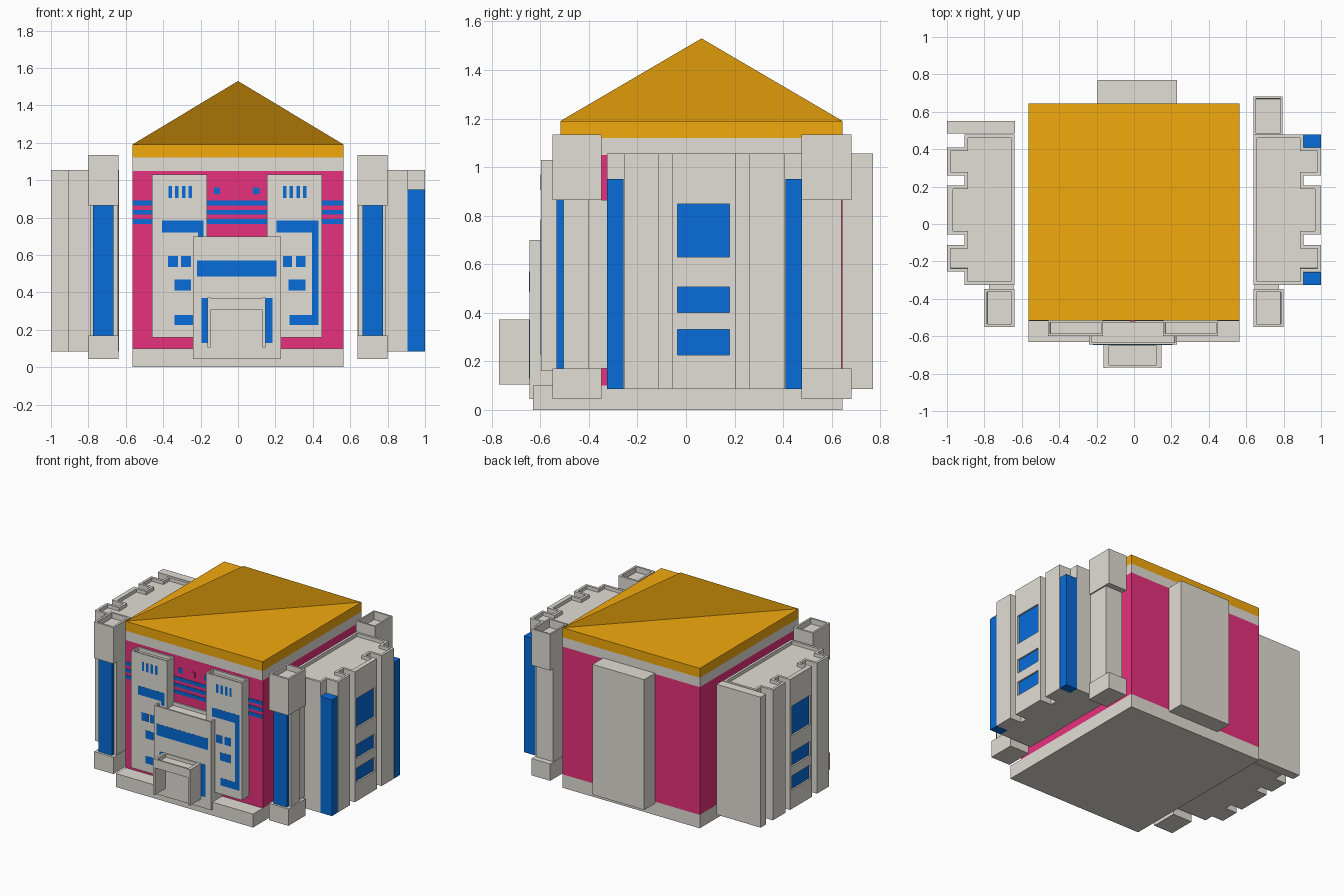
import bpy, bmesh
from mathutils import Vector

if "Cube" in bpy.data.objects:
    bpy.data.objects.remove(bpy.data.objects["Cube"])


def make_mat(name, rgb):
    m = bpy.data.materials.new(name)
    m.diffuse_color = (*rgb, 1)
    m.use_nodes = True
    m.node_tree.nodes["Principled BSDF"].inputs["Base Color"].default_value = m.diffuse_color
    return m


PINK = make_mat("pink", (0.80, 0.03, 0.20))
BLUE = make_mat("blue", (0.002, 0.15, 0.70))
GOLD = make_mat("gold", (0.90, 0.40, 0.004))
STONE = make_mat("stone", (0.76, 0.73, 0.67))


def finish(name, bm, mat=None):
    bmesh.ops.recalc_face_normals(bm, faces=bm.faces)
    me = bpy.data.meshes.new(name)
    bm.to_mesh(me)
    bm.free()
    ob = bpy.data.objects.new(name, me)
    bpy.context.collection.objects.link(ob)
    me.materials.append(mat or STONE)
    return ob


def prism(name, outline, z0, z1, mat=None, rim=0, depth=0.025):
    """Extruded outline; rim > 0 sinks a tray into the top."""
    bm = bmesh.new()
    f = bm.faces.new([bm.verts.new((x, y, z0)) for x, y in outline])
    ext = bmesh.ops.extrude_face_region(bm, geom=[f], use_keep_orig=True)["geom"]
    verts = [g for g in ext if isinstance(g, bmesh.types.BMVert)]
    bmesh.ops.translate(bm, verts=verts, vec=(0, 0, z1 - z0))
    bmesh.ops.recalc_face_normals(bm, faces=bm.faces)
    if rim:
        top = [g for g in ext if isinstance(g, bmesh.types.BMFace)]
        bmesh.ops.inset_region(bm, faces=top, thickness=rim, use_even_offset=True)
        bmesh.ops.inset_region(bm, faces=top, thickness=0.0005, use_even_offset=True)
        bmesh.ops.translate(bm, verts=list(top[0].verts), vec=Vector((0, 0, -depth)))
    return finish(name, bm, mat)


def box(name, x0, x1, y0, y1, z0, z1, mat=None, rim=0, depth=0.025):
    x0, x1 = sorted((x0, x1))
    return prism(name, [(x0, y0), (x1, y0), (x1, y1), (x0, y1)], z0, z1, mat, rim, depth)


# main hall
box("base_slab", -.565, .565, -.63, .645, 0, .1)
box("hall_body", -.565, .565, -.515, .645, .1, 1.05, PINK)
box("cornice", -.565, .565, -.517, .645, 1.05, 1.12)
box("roof_slab", -.565, .565, -.517, .645, 1.12, 1.19, GOLD)
box("rear_block", -.195, .23, .645, .77, .085, 1.055)

# upright triangular fin across the roof diagonal
bm = bmesh.new()
bm.faces.new([bm.verts.new(p) for p in
              ((-.565, -.517, 1.19), (.565, .645, 1.19), (0, .064, 1.53))])
finish("roof_fin", bm, GOLD)

# stripes and small lights on the front wall
for z in (.765, .815, .865):
    box("wall_stripe", -.565, .565, -.518, -.51, z, z + .026, BLUE)
for x in (-.112, .098):
    box("wall_light", x - .017, x + .017, -.518, -.51, .925, .96, BLUE)
box("wall_plate", -.021, .009, -.522, -.51, .922, .96, PINK)

# facade panels
box("left_panel", -.46, -.165, -.598, -.515, .16, 1.03, rim=.012)
box("right_panel", .155, .45, -.598, -.515, .16, 1.03, rim=.012)
box("centre_panel", -.24, .23, -.645, -.515, .045, .70, rim=.012)

# panel windows: x0, x1, z0, z1
windows = [(-.405, -.185, .72, .785), (-.215, -.185, .69, .72), (-.375, -.32, .535, .595),
           (-.305, -.25, .535, .595), (-.34, -.25, .41, .47), (-.34, -.24, .225, .28),
           (.205, .43, .72, .785), (.24, .29, .535, .595), (.31, .36, .535, .595),
           (.27, .36, .41, .47), (.275, .43, .225, .28), (.395, .43, .28, .72)]
for start in (-.372, .24):
    windows += [(start + i * .036, start + i * .036 + .019, .905, .97) for i in range(4)]
for x0, x1, z0, z1 in windows:
    box("panel_window", x0, x1, -.599, -.59, z0, z1, BLUE)
for x0, x1, z0, z1 in ((-.22, .205, .485, .57), (-.195, -.155, .13, .37), (.142, .185, .13, .37)):
    box("centre_window", x0, x1, -.646, -.64, z0, z1, BLUE)

# entrance porch, open between its piers
box("porch_lintel", -.147, .132, -.766, -.64, .305, .37, rim=.012)
for x in (-.162, .13):
    box("porch_pier", x, x + .016, -.77, -.64, .105, .372)

# side wings
for s, side in ((1, "right"), (-1, "left")):
    edge = [(.64, -.325), (.905, -.325), (.905, -.255), (1, -.255), (1, -.112), (.905, -.112),
            (.905, -.055), (.985, -.055), (.985, .205), (.905, .205), (.905, .26), (1, .26),
            (1, .408), (.905, .408), (.905, .478), (.64, .478)]
    prism(side + "_wing", [(s * x, y) for x, y in edge], .085, 1.055, rim=.018)

    # window bay frame and recessed panes
    for y0, y1 in ((-.055, -.035), (.18, .205)):
        box(side + "_bay_post", s * .983, s, y0, y1, .085, 1.055)
    for z0, z1 in ((.085, .225), (.33, .4), (.505, .63), (.848, 1.055)):
        box(side + "_bay_bar", s * .983, s, -.035, .18, z0, z1)
    for z0, z1 in ((.225, .33), (.4, .505), (.63, .848)):
        box(side + "_bay_window", s * .98, s * .988, -.035, .18, z0, z1, BLUE)

    # front column
    col = side + "_column"
    box(col + "_head", s * .64, s * .8, -.55, -.348, .865, 1.135, rim=.015, depth=.04)
    box(col + "_shaft", s * .645, s * .79, -.505, -.40, .17, .865)
    box(col + "_spine", s * .645, s * .775, -.40, -.325, .17, .865)
    box(col + "_foot", s * .64, s * .8, -.55, -.348, .045, .17)
    box(col + "_light", s * .665, s * .775, -.533, -.50, .17, .865, BLUE)

# blue corner strips on the right wing
for y0, y1 in ((-.325, -.257), (.41, .478)):
    box("corner_strip", .905, 1, y0, y1, .085, .95, BLUE)

# rear additions: column on the right, plate on the left
box("rear_column_head", .64, .795, .475, .682, .865, 1.135, rim=.012, depth=.06)
box("rear_column_shaft", .645, .785, .475, .64, .17, .865)
box("rear_column_foot", .64, .795, .475, .682, .045, .17)
box("rear_left_plate", -1, -.637, .485, .55, .085, 1.055)
